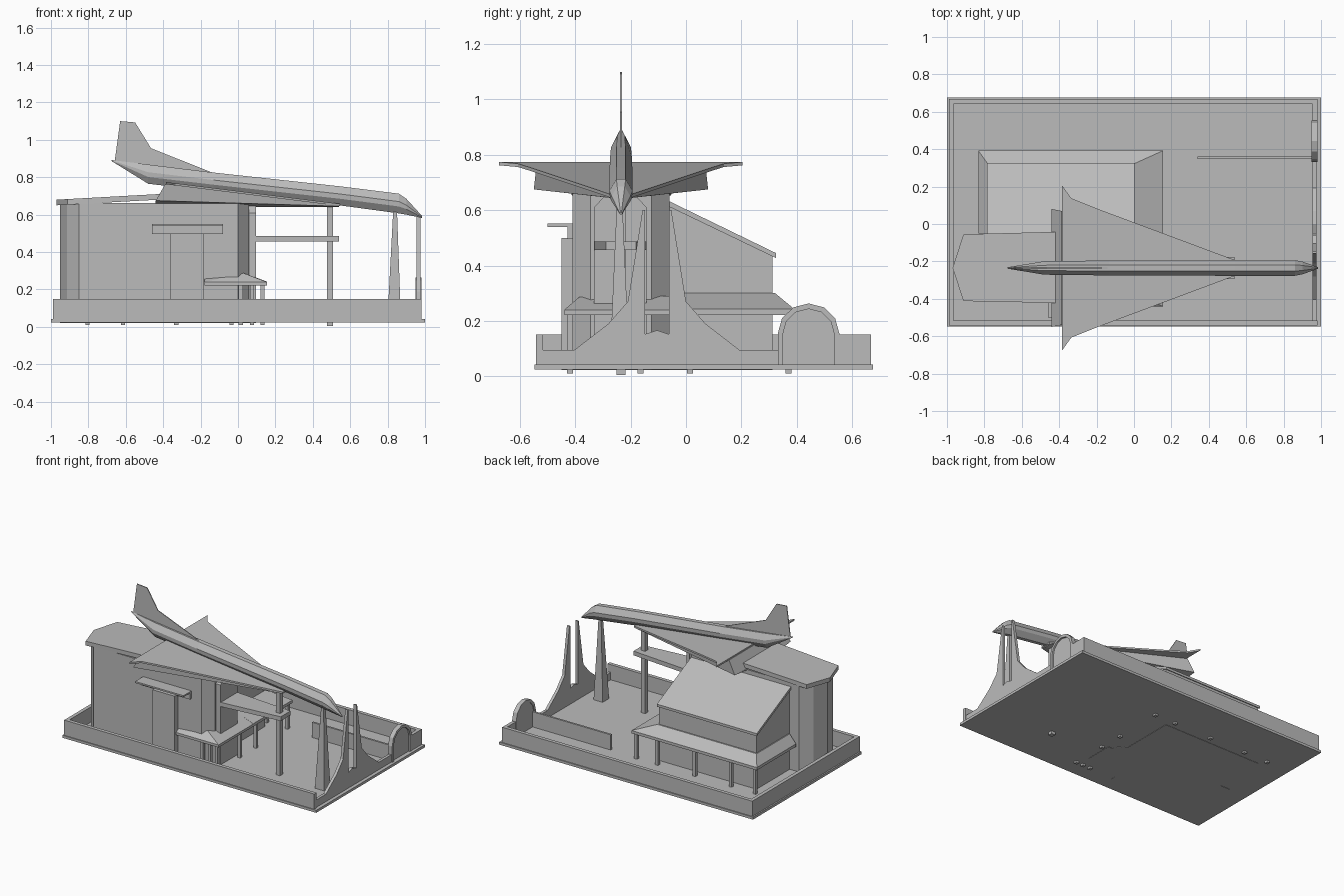
import bpy, bmesh, math
from mathutils import Vector

grey = bpy.data.materials.new("plain grey")
grey.diffuse_color = (0.5, 0.5, 0.5, 1)
YC = -0.235  # centre line of the aircraft


def finish(name, bm):
    bmesh.ops.recalc_face_normals(bm, faces=bm.faces)
    me = bpy.data.meshes.new(name)
    bm.to_mesh(me)
    bm.free()
    me.materials.append(grey)
    ob = bpy.data.objects.new(name, me)
    bpy.context.collection.objects.link(ob)
    return ob


def loft(name, rings):
    """Skin closed rings of equal length and cap both ends."""
    bm = bmesh.new()
    vs = [[bm.verts.new(p) for p in r] for r in rings]
    n = len(vs[0])
    for a, b in zip(vs, vs[1:]):
        for i in range(n):
            bm.faces.new((a[i], a[(i + 1) % n], b[(i + 1) % n], b[i]))
    bm.faces.new(vs[0])
    bm.faces.new(vs[-1])
    return finish(name, bm)


def prism(name, pts, axis, lo, hi):
    """Extrude a 2D outline along axis x, y or z."""
    put = {"x": lambda p, t: (t, p[0], p[1]),
           "y": lambda p, t: (p[0], t, p[1]),
           "z": lambda p, t: (p[0], p[1], t)}[axis]
    return loft(name, [[put(p, t) for p in pts] for t in (lo, hi)])


def box(name, x0, x1, y0, y1, z0, z1):
    return prism(name, [(x0, y0), (x1, y0), (x1, y1), (x0, y1)], "z", z0, z1)


def hull(name, pts):
    bm = bmesh.new()
    for p in pts:
        bm.verts.new(p)
    res = bmesh.ops.convex_hull(bm, input=bm.verts)
    junk = [v for v in bm.verts if not v.link_faces]
    bmesh.ops.delete(bm, geom=junk, context="VERTS")
    bmesh.ops.dissolve_limit(bm, angle_limit=0.01, verts=bm.verts, edges=bm.edges)
    return finish(name, bm)


def rect(x0, x1, y0, y1, *zs):
    return [(x, y, z) for z in zs for x in (x0, x1) for y in (y0, y1)]


# base plate and low perimeter walls
box("base_plate", -1, 1, -0.548, 0.675, 0.024, 0.042)
box("front_wall", -0.99, 0.98, -0.542, -0.516, 0.04, 0.15)
box("back_wall", -0.99, 0.98, 0.642, 0.668, 0.04, 0.15)
box("left_wall", -0.99, -0.964, -0.516, 0.642, 0.04, 0.15)
box("right_rear_wall", 0.955, 0.98, 0.54, 0.642, 0.04, 0.15)
box("inner_wall", 0.34, 0.96, 0.348, 0.362, 0.04, 0.15)

# right wall sweeping up into twin spires
half = [(-0.415, 0.0), (-0.415, 0.095), (-0.298, 0.095), (-0.175, 0.19),
        (-0.105, 0.27), (-0.052, 0.6), (-0.043, 0.6), (-0.043, 0.152)]
c = -0.105
outline = [(c + y, max(z, 0.04)) for y, z in half] + [(c, 0.166)]
outline += [(c - y, max(z, 0.04)) for y, z in reversed(half)]
prism("spire_wall", outline, "x", 0.955, 0.975)
box("right_low_wall", 0.955, 0.975, 0.3, 0.345, 0.04, 0.095)


# arched gate in the right wall
def arch(r, top, base=0.04):
    pts = [(0.443 + r, base)]
    for i in range(7):
        a = math.pi * i / 6
        pts.append((0.443 + r * math.cos(a), 0.155 + (top - 0.155) * math.sin(a)))
    return pts + [(0.443 - r, base)]


prism("arch_panel", arch(0.092, 0.243), "x", 0.955, 0.97)
outer, inner = arch(0.111, 0.263), arch(0.092, 0.243)
prism("arch_frame", outer + inner[::-1], "x", 0.95, 0.982)

# tall hall with bevelled ends
prism("hall", [(-0.952, YC), (-0.915, -0.345), (-0.85, -0.41), (0.0, -0.41),
               (0.06, -0.345), (0.06, -0.125), (0.0, -0.06), (-0.85, -0.06),
               (-0.915, -0.125)], "z", 0.022, 0.662)
prism("hall_end_bay", [(-0.333, 0.022), (-0.333, 0.61), (-0.295, 0.65),
                       (-0.18, 0.65), (-0.142, 0.61), (-0.142, 0.022)],
      "x", 0.05, 0.096)
plan = [(-0.97, YC), (-0.912, -0.412), (-0.42, -0.422), (-0.42, -0.042), (-0.912, -0.055)]
loft("hall_roof", [[(x, y, z + 0.055 * (x + 0.97)) for x, y in plan]
                   for z in (0.65, 0.68)])

# front block with flat canopy
box("front_block", -0.36, -0.185, -0.45, -0.4, 0.022, 0.5)
box("front_canopy", -0.46, -0.08, -0.5, -0.41, 0.54, 0.551)
box("front_canopy_beam", -0.46, -0.08, -0.428, -0.408, 0.496, 0.545)

# rear house with sloped roof
prism("rear_house", [(-0.06, 0.022), (-0.06, 0.615), (0.313, 0.435), (0.313, 0.022)],
      "x", -0.775, -0.005)
prism("house_roof", [(-0.06, 0.612), (-0.06, 0.632), (0.325, 0.445), (0.325, 0.427)],
      "x", -0.785, 0.002)

# veranda roofs around house and hall end
hull("house_veranda", rect(-0.832, 0.155, -0.05, 0.392, 0.222, 0.242)
     + rect(-0.782, 0.0, -0.05, 0.322, 0.3))
hull("entry_veranda", rect(-0.18, 0.155, -0.44, -0.05, 0.222, 0.24)
     + [(-0.18, -0.4, 0.262), (0.03, -0.385, 0.287),
        (0.03, -0.05, 0.29), (-0.18, -0.05, 0.27)])
for i, (x, y) in enumerate([(-0.805, 0.37), (-0.615, 0.37), (-0.33, 0.37),
                            (-0.035, 0.37), (0.13, 0.37), (0.13, 0.015),
                            (0.13, -0.165), (0.13, -0.42), (0.075, -0.42),
                            (0.015, -0.42)]):
    box(f"veranda_post_{i}", x - 0.011, x + 0.011, y - 0.011, y + 0.011, 0.01, 0.23)

# raised walkway slab and the posts carrying the aircraft
prism("walkway", [(0.08, -0.333), (0.54, -0.29), (0.54, -0.18), (0.08, -0.142)],
      "z", 0.456, 0.486)
box("aircraft_post", 0.475, 0.507, YC - 0.016, YC + 0.016, 0.004, 0.67)
loft("nose_pylon", [[(x + sx * r, YC - 0.005 + sy * r, z)
                     for sx, sy in ((-1, -1), (1, -1), (1, 1), (-1, 1))]
                    for x, r, z in ((0.835, 0.036, 0.04), (0.84, 0.01, 0.625))])

# aircraft fuselage: x, top, bottom, half width
stations = [(-0.675, 0.892, 0.886, 0.004), (-0.48, 0.868, 0.765, 0.036),
            (-0.13, 0.825, 0.725, 0.04), (0.54, 0.752, 0.65, 0.042),
            (0.86, 0.712, 0.607, 0.042), (0.9, 0.685, 0.6, 0.034),
            (0.985, 0.592, 0.582, 0.004)]
rings = []
for x, t, b, w in stations:
    h = t - b
    rings.append([(x, YC + w * k, t - h * f) for k, f in
                  ((-0.4, 0), (0.4, 0), (1, 0.4), (0.95, 0.65), (0.3, 1),
                   (-0.3, 1), (-0.95, 0.65), (-1, 0.4))])
loft("fuselage", rings)

# tail fin
prism("tail_fin", [(-0.66, 0.88), (-0.63, 1.1), (-0.55, 1.093), (-0.465, 0.955),
                   (-0.13, 0.822), (-0.4, 0.83)], "y", YC - 0.003, YC + 0.003)

# delta wing, sloping down to the nose
side = [(0.545, 0.04), (-0.2, 0.318), (-0.335, 0.372), (-0.384, 0.44)]
delta = [(x, YC + y) for x, y in side] + [(x, YC - y) for x, y in reversed(side)]
loft("delta_wing", [[(x, y, z - 0.125 * (x + 0.384)) for x, y in delta]
                    for z in (0.762, 0.774)])

# wedge under the wing
pts = [(-0.44, YC, 0.64), (0.54, YC, 0.64)]
for s in (-1, 1):
    pts += [(-0.44, YC + s * 0.315, 0.675), (-0.388, YC + s * 0.305, 0.765),
            (0.54, YC + s * 0.04, 0.655), (0.54, YC + s * 0.04, 0.645)]
hull("wing_wedge", pts)
